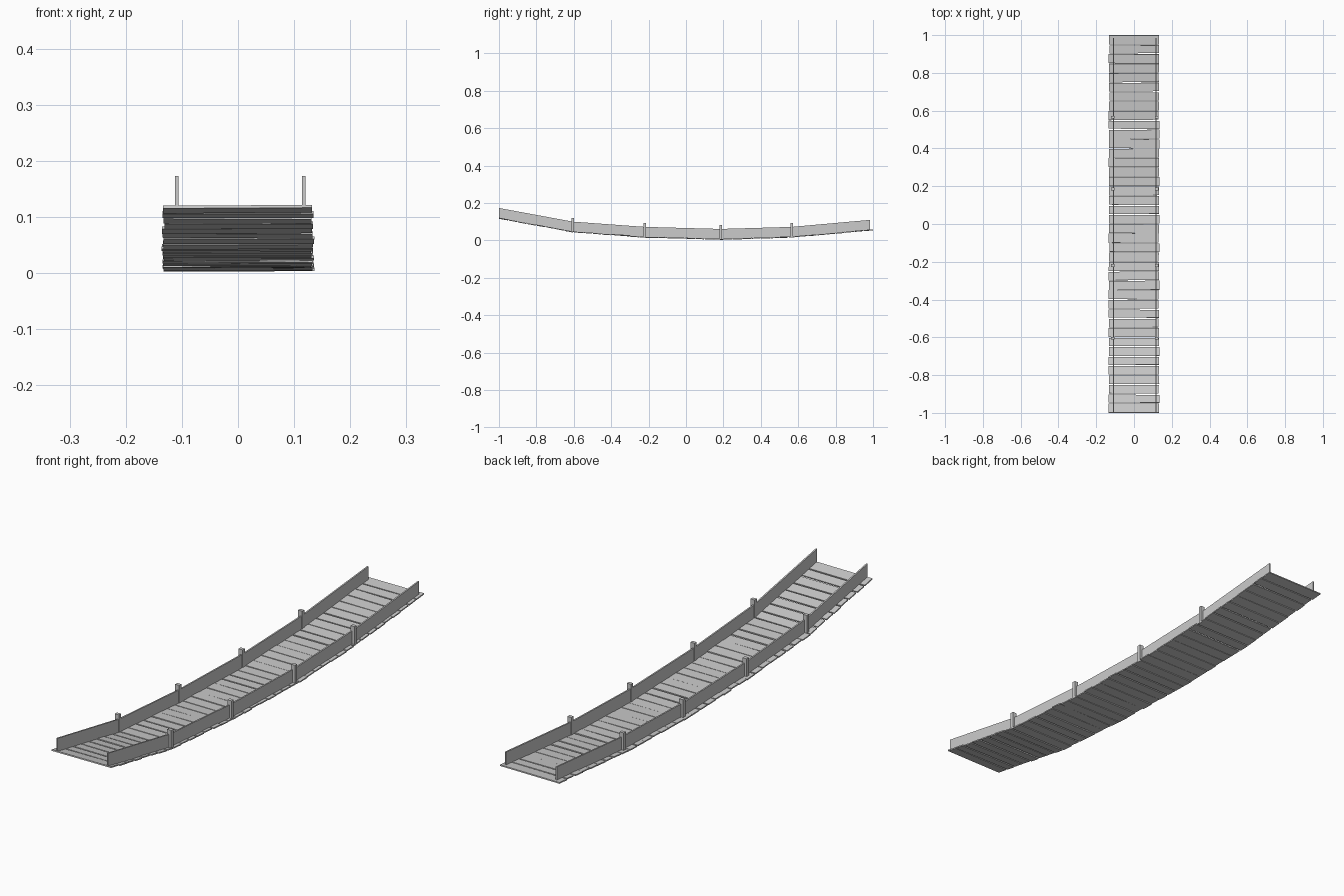
import bpy, bmesh, random
from math import atan2
from mathutils import Matrix, Vector

random.seed(4)
cube = bpy.data.objects.get("Cube")
if cube:
    bpy.data.objects.remove(cube)

mat = bpy.data.materials.new("weathered_grey")
mat.use_nodes = True
GREY = (0.6, 0.6, 0.6, 1)
mat.diffuse_color = GREY
mat.node_tree.nodes["Principled BSDF"].inputs["Base Color"].default_value = GREY

# Sagging line of the deck top, (y, z), one point per post
SAG = [(-1.0, 0.121), (-0.605, 0.048), (-0.22, 0.02), (0.185, 0.009), (0.565, 0.02), (1.0, 0.059)]
RAIL_X = (-0.109, 0.117)
RAIL_H = 0.049


def sag(y):
    """Height and slope angle of the deck at y."""
    for (y0, z0), (y1, z1) in zip(SAG, SAG[1:]):
        if y <= y1:
            break
    return z0 + (z1 - z0) * (y - y0) / (y1 - y0), atan2(z1 - z0, y1 - y0)


def finish(name, bm):
    bmesh.ops.recalc_face_normals(bm, faces=bm.faces)
    mesh = bpy.data.meshes.new(name)
    bm.to_mesh(mesh)
    bm.free()
    mesh.materials.append(mat)
    obj = bpy.data.objects.new(name, mesh)
    bpy.context.collection.objects.link(obj)
    return obj


def box(bm, centre, size, tilt=0, twist=0, roll=0):
    m = (Matrix.Translation(centre) @ Matrix.Rotation(tilt, 4, "X")
         @ Matrix.Rotation(twist, 4, "Z") @ Matrix.Rotation(roll, 4, "Y")
         @ Matrix.Diagonal((*size, 1)))
    bmesh.ops.create_cube(bm, size=1, matrix=m)


# Deck planks, slightly uneven in length, gap and angle
COUNT, THICK = 40, 0.005
pitch = 2 / COUNT
bm = bmesh.new()
for i in range(COUNT):
    y = -1 + pitch * (i + 0.5)
    z, angle = sag(y)
    end = i in (0, COUNT - 1)
    wobble = 0 if end else 1
    width = pitch - (0.001 if end else random.choice((0.002, 0.003, 0.005, 0.008)))
    box(bm, (random.uniform(-0.002, 0.002), y, z - THICK / 2 + wobble * random.uniform(-0.001, 0.001)),
        (0.266 + random.uniform(-0.003, 0.003), width, THICK), angle,
        wobble * random.uniform(-0.008, 0.008), random.uniform(-0.006, 0.006))
finish("deck_planks", bm)

# Side boards following the sag
for side, x in zip(("right", "left"), RAIL_X):
    bm = bmesh.new()
    rings = []
    for y, z in SAG[:-1] + [(0.985, sag(0.985)[0])]:
        rings.append([bm.verts.new((x + dx, y, z + dz))
                      for dx, dz in ((-0.003, -0.002), (0.003, -0.002), (0.003, RAIL_H + 0.003), (-0.003, RAIL_H + 0.003))])
    for a, b in zip(rings, rings[1:]):
        for k in range(4):
            j = (k + 1) % 4
            bm.faces.new((a[k], a[j], b[j], b[k]))
    bm.faces.new(rings[0])
    bm.faces.new(rings[-1])
    finish(side + "_side_board", bm)

    # Posts clasping the board at each bend
    bm = bmesh.new()
    outward = 1 if x > 0 else -1
    for y, z in SAG[1:-1]:
        box(bm, Vector((x + outward * 0.004, y, z + 0.036)), (0.018, 0.014, 0.072))
    finish(side + "_posts", bm)
